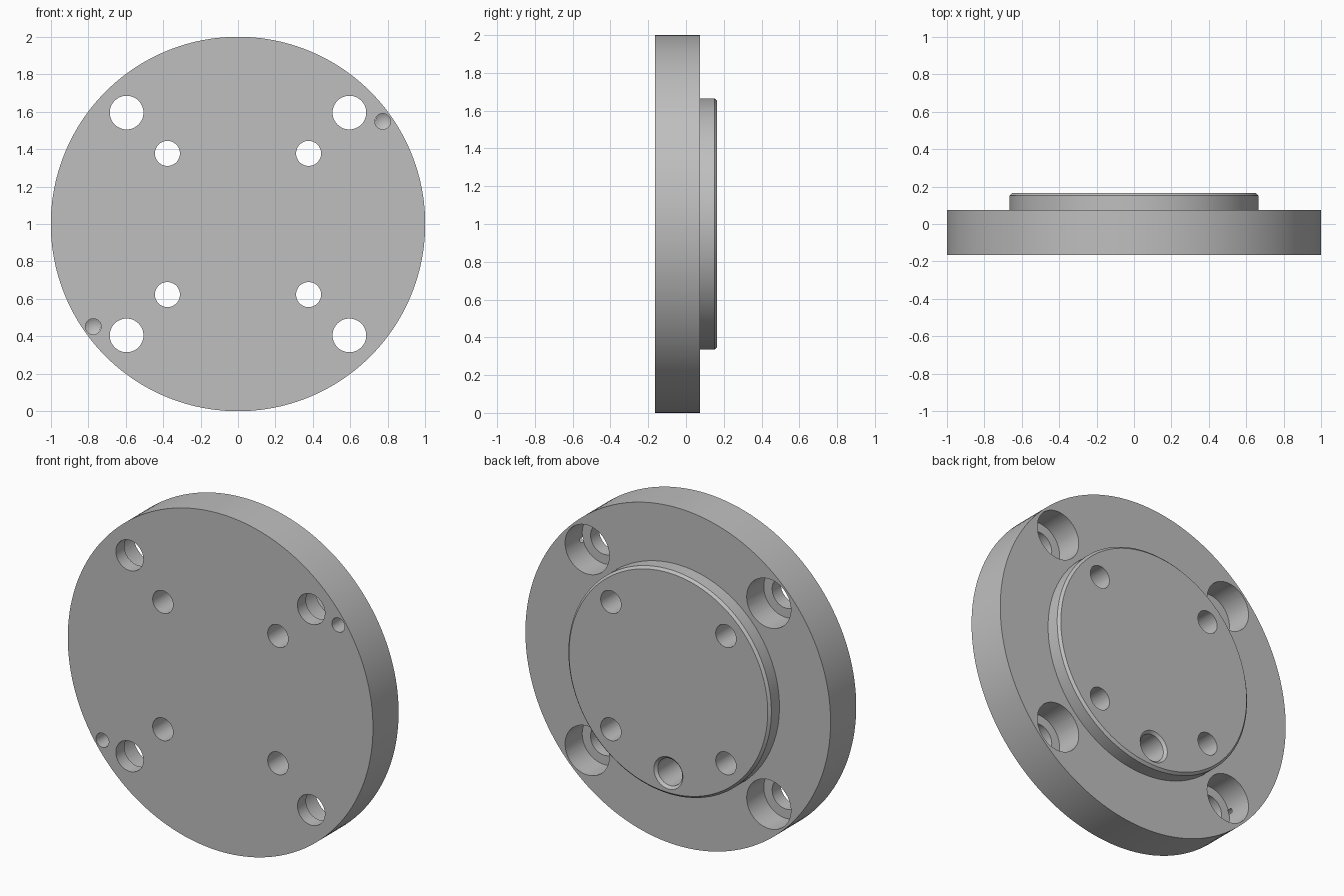
import bpy
import bmesh
from math import pi
from mathutils import Vector

cube = bpy.data.objects.get("Cube")
if cube:
    bpy.data.objects.remove(cube, do_unlink=True)

steel = bpy.data.materials.new("grey_steel")
steel.use_nodes = True
GREY = (0.52, 0.52, 0.52, 1)
steel.diffuse_color = GREY
steel.node_tree.nodes["Principled BSDF"].inputs["Base Color"].default_value = GREY

FRONT, STEP, BACK = -0.165, 0.075, 0.165
MID = 1.0  # height of the disc axis


def lathe(name, profile, x, z, segments):
    """Turn a closed solid from (radius, y) points about an axis along y."""
    bm = bmesh.new()
    verts = [bm.verts.new((r, y, 0)) for r, y in profile]
    edges = [bm.edges.new(pair) for pair in zip(verts, verts[1:])]
    bmesh.ops.spin(bm, geom=verts + edges, cent=Vector(), axis=(0, 1, 0),
                   angle=2 * pi, steps=segments)
    bmesh.ops.remove_doubles(bm, verts=bm.verts, dist=1e-5)
    bmesh.ops.dissolve_degenerate(bm, edges=bm.edges, dist=1e-6)
    bmesh.ops.recalc_face_normals(bm, faces=bm.faces)
    mesh = bpy.data.meshes.new(name)
    bm.to_mesh(mesh)
    bm.free()
    mesh.materials.append(steel)
    obj = bpy.data.objects.new(name, mesh)
    obj.location = (x, 0, z)
    bpy.context.collection.objects.link(obj)
    return obj


# Flange disc with a raised, chamfered boss on the back
BOSS, CHAMFER = 0.665, 0.014
flange = lathe("flange_plate", [
    (0, FRONT), (1, FRONT), (1, STEP), (BOSS, STEP),
    (BOSS, BACK - CHAMFER), (BOSS - CHAMFER, BACK), (0, BACK)], 0, MID, 160)

cutters = []


def drill(name, profile, x, z):
    cutter = lathe(name, profile, x, z, 48)
    cutter.hide_render = True
    cutters.append(cutter)


# Counterbored outer bolt holes and plain inner bolt holes
OVER = 0.1
SHOULDER = FRONT + 0.08
for sx in (-1, 1):
    for sz in (-1, 1):
        drill("bolt_hole_cutter", [
            (0, FRONT - OVER), (0.09, FRONT - OVER), (0.09, SHOULDER),
            (0.145, SHOULDER), (0.145, BACK + OVER), (0, BACK + OVER)],
            sx * 0.595, MID + sz * 0.595)
        drill("inner_hole_cutter", [
            (0, FRONT - OVER), (0.067, FRONT - OVER),
            (0.067, BACK + OVER), (0, BACK + OVER)],
            sx * 0.377, MID + sz * 0.377)

# Blind pin holes with conical bottoms in the front face
for s in (-1, 1):
    drill("pin_hole_cutter", [
        (0, FRONT - OVER), (0.042, FRONT - OVER),
        (0.042, FRONT + 0.105), (0, FRONT + 0.13)],
        s * 0.773, MID + s * 0.548)

# Blind countersunk hole low on the boss
drill("boss_hole_cutter", [
    (0, BACK - 0.29), (0.08, BACK - 0.245), (0.08, BACK - 0.015),
    (0.095, BACK), (0.095, BACK + OVER), (0, BACK + OVER)], 0, MID - 0.535)

# Cut every hole, then drop the cutters
bpy.ops.object.select_all(action="DESELECT")
flange.select_set(True)
bpy.context.view_layer.objects.active = flange
for cutter in cutters:
    mod = flange.modifiers.new("hole", "BOOLEAN")
    mod.operation = "DIFFERENCE"
    mod.solver = "EXACT"
    mod.object = cutter
    bpy.ops.object.modifier_apply(modifier=mod.name)
    bpy.data.objects.remove(cutter, do_unlink=True)

bpy.ops.object.shade_smooth_by_angle(angle=pi / 6)
